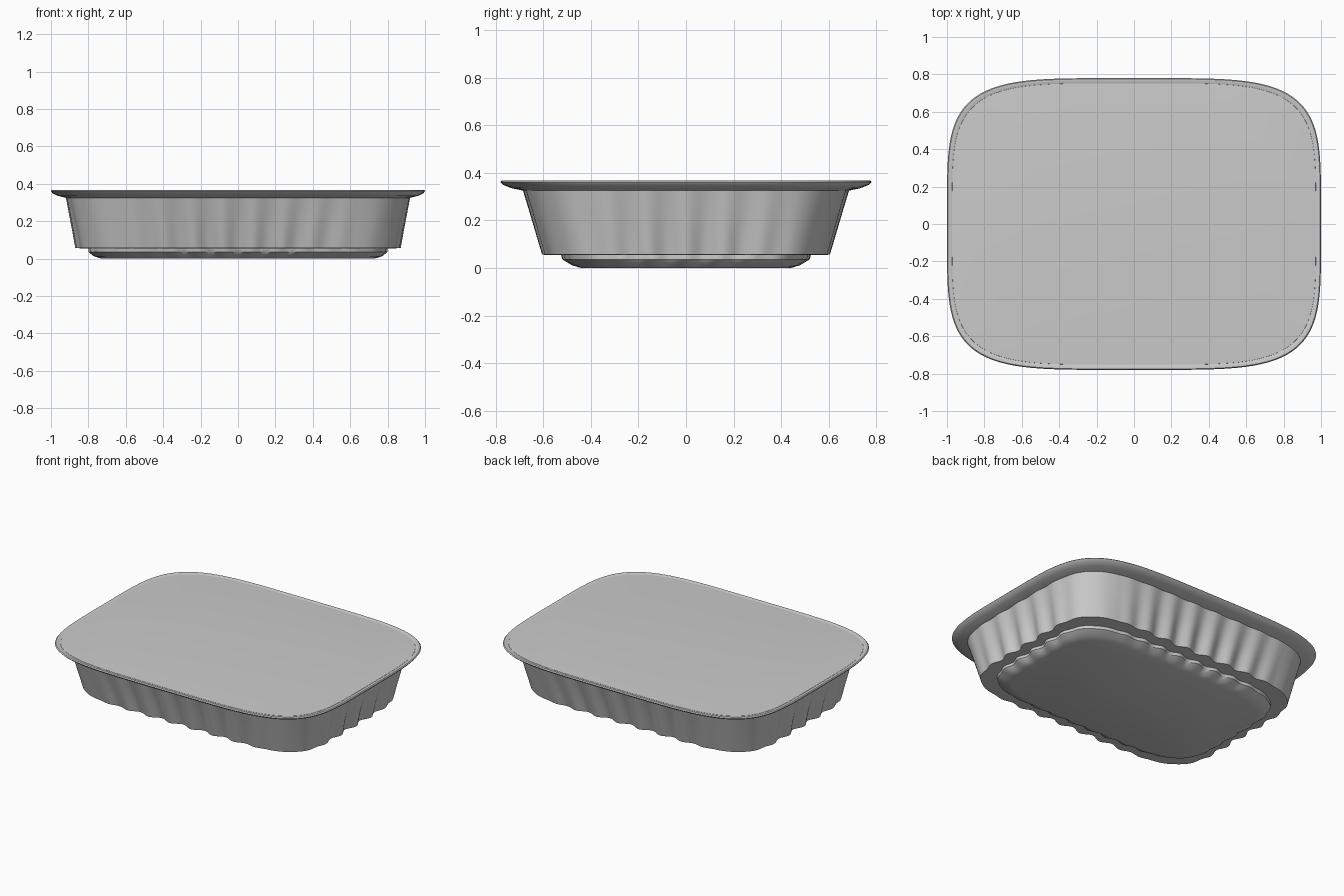
import bpy, bmesh, math

if "Cube" in bpy.data.objects:
    bpy.data.objects.remove(bpy.data.objects["Cube"])

N = 384          # points around each ring
FLUTES = 34      # ripples around the wall


def outline(a, b, n):
    """Rounded-rectangle outline, evenly spaced by length: x, y, normal, corner weight."""
    dense = []
    for i in range(4001):
        t = 2 * math.pi * i / 4000
        c, s = math.cos(t), math.sin(t)
        r = (abs(c / a) ** n + abs(s / b) ** n) ** (-1 / n)
        dense.append((r * c, r * s))
    acc = [0.0]
    for p, q in zip(dense, dense[1:]):
        acc.append(acc[-1] + math.dist(p, q))
    pts, j = [], 0
    for i in range(N):
        target = acc[-1] * i / N
        while acc[j + 1] < target:
            j += 1
        f = (target - acc[j]) / (acc[j + 1] - acc[j])
        x, y = (dense[j][k] * (1 - f) + dense[j + 1][k] * f for k in (0, 1))
        nx = math.copysign(abs(x / a) ** (n - 1) / a, x)
        ny = math.copysign(abs(y / b) ** (n - 1) / b, y)
        m = math.hypot(nx, ny)
        pts.append((x, y, nx / m, ny / m, abs(x * y) / (a * b)))
    return pts


def loft(name, rings, cap_start=False, cap_end=False):
    """Skin rings of (half_x, half_y, z, squareness, ripple depth)."""
    bm = bmesh.new()
    loops = []
    for a, b, z, n, amp in rings:
        loop = []
        for i, (x, y, nx, ny, corner) in enumerate(outline(a, b, n)):
            damp = max(0.1, 1 - (corner / 0.72) ** 3)
            d = -amp * damp * (0.5 - 0.5 * math.cos(2 * math.pi * FLUTES * i / N))
            loop.append(bm.verts.new((x + nx * d, y + ny * d, z)))
        loops.append(loop)
    for lo, hi in zip(loops, loops[1:]):
        for i in range(N):
            k = (i + 1) % N
            bm.faces.new((lo[i], lo[k], hi[k], hi[i]))
    if cap_start:
        bm.faces.new(loops[0][::-1])
    if cap_end:
        bm.faces.new(loops[-1])
    me = bpy.data.meshes.new(name)
    bm.to_mesh(me)
    bm.free()
    ob = bpy.data.objects.new(name, me)
    bpy.context.collection.objects.link(ob)
    bpy.context.view_layer.objects.active = ob
    ob.select_set(True)
    bpy.ops.object.shade_smooth_by_angle(angle=math.radians(35))
    ob.select_set(False)


# Tray: stepped foot, ledge, fluted wall, flared rim
loft("tray", [
    (0.73, 0.44, 0.0, 4.5, 0.0),
    (0.77, 0.48, 0.012, 4.5, 0.010),
    (0.80, 0.52, 0.036, 4.5, 0.022),
    (0.80, 0.525, 0.054, 4.5, 0.022),
    (0.87, 0.605, 0.056, 5, 0.030),
    (0.885, 0.63, 0.14, 5, 0.026),
    (0.903, 0.658, 0.235, 5, 0.018),
    (0.92, 0.685, 0.325, 5, 0.008),
    (0.965, 0.735, 0.336, 4.7, 0.0),
    (0.992, 0.77, 0.350, 4.6, 0.0),
    (1.0, 0.78, 0.361, 4.6, 0.0),
    (0.995, 0.775, 0.367, 4.6, 0.0),
    (0.983, 0.763, 0.367, 4.6, 0.0),
    (0.970, 0.750, 0.362, 4.6, 0.0),
], cap_start=True)

# Flat lid sheet resting inside the rim
loft("lid", [
    (0.974, 0.754, 0.360, 4.6, 0.0),
    (0.972, 0.752, 0.364, 4.6, 0.0),
    (0.960, 0.740, 0.365, 4.6, 0.0),
], cap_end=True)
